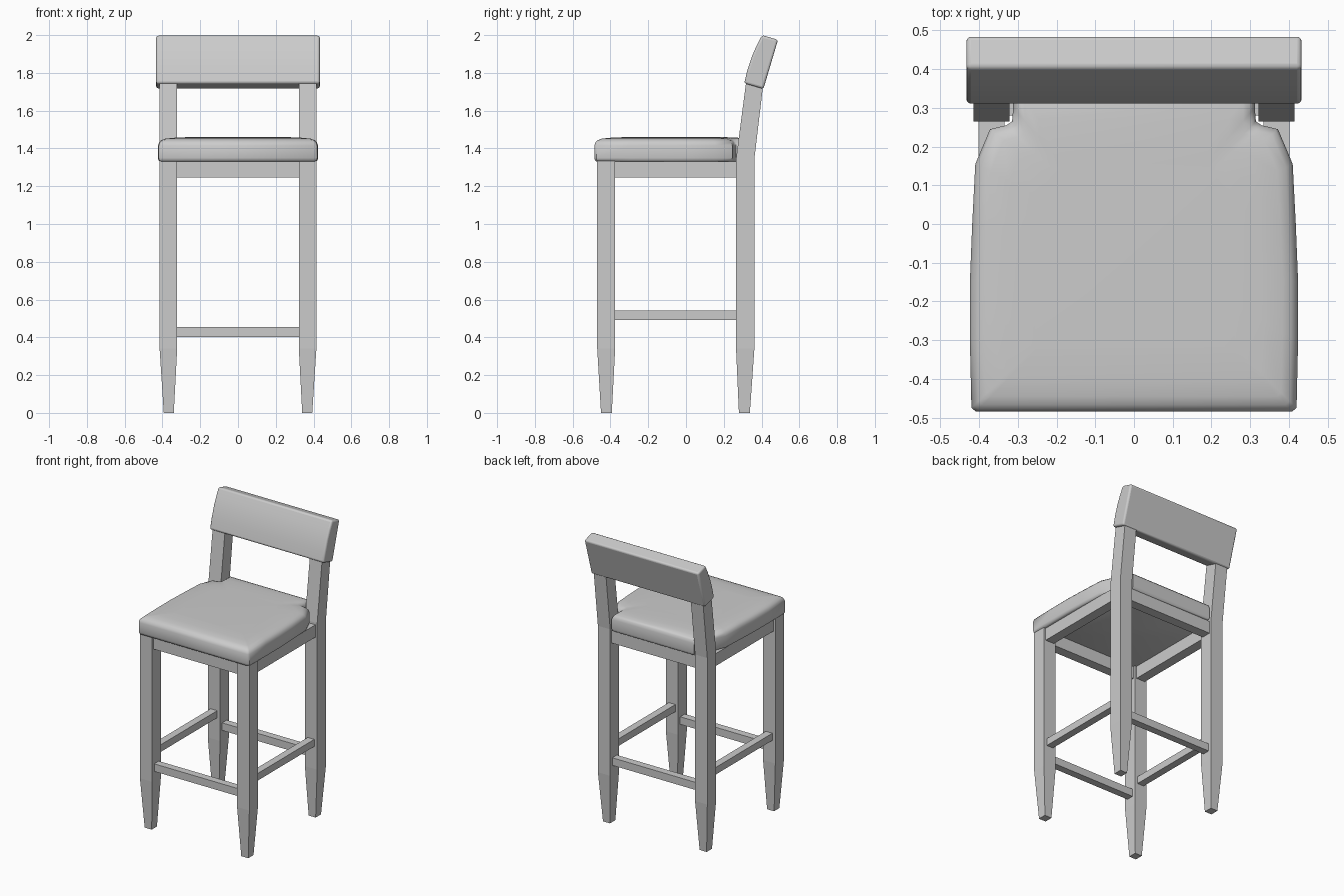
import bpy, bmesh

if "Cube" in bpy.data.objects:
    bpy.data.objects.remove(bpy.data.objects["Cube"])

def loft(name, rings):
    """Skin a list of point rings and cap both ends."""
    bm = bmesh.new()
    loops = [[bm.verts.new(p) for p in r] for r in rings]
    n = len(loops[0])
    for a, b in zip(loops, loops[1:]):
        for i in range(n):
            j = (i + 1) % n
            bm.faces.new((a[i], a[j], b[j], b[i]))
    bm.faces.new(loops[0][::-1])
    bm.faces.new(loops[-1])
    bmesh.ops.recalc_face_normals(bm, faces=bm.faces)
    me = bpy.data.meshes.new(name)
    bm.to_mesh(me)
    bm.free()
    ob = bpy.data.objects.new(name, me)
    bpy.context.collection.objects.link(ob)
    return ob

def rect(x0, x1, y0, y1, z):
    return [(x0, y0, z), (x1, y0, z), (x1, y1, z), (x0, y1, z)]

def bar(name, x0, x1, y0, y1, z0, z1):
    return loft(name, [rect(x0, x1, y0, y1, z0), rect(x0, x1, y0, y1, z1)])

def smooth(ob, angle):
    bpy.ops.object.select_all(action='DESELECT')
    ob.select_set(True)
    bpy.context.view_layer.objects.active = ob
    bpy.ops.object.shade_smooth_by_angle(angle=angle)

for s, side in ((-1, "left"), (1, "right")):
    # Tapered legs; the back ones lean backward above the seat
    loft(f"front_leg_{side}", [rect(s*.34, s*.393, -.45, -.393, 0),
                               rect(s*.322, s*.415, -.47, -.375, .34),
                               rect(s*.322, s*.415, -.47, -.375, 1.335)])
    loft(f"back_leg_{side}", [rect(s*.34, s*.393, .28, .338, 0),
                              rect(s*.322, s*.415, .265, .362, .34),
                              rect(s*.322, s*.415, .265, .362, 1.345),
                              rect(s*.322, s*.415, .318, .41, 1.75)])
    # Side rails
    bar(f"side_apron_{side}", s*.335, s*.402, -.375, .265, 1.245, 1.33)
    bar(f"side_stretcher_{side}", s*.343, s*.393, -.385, .275, .493, .542)

# Front and back rails
for name, y in (("front", -.4225), ("back", .3135)):
    bar(f"{name}_apron", -.325, .325, y - .033, y + .033, 1.245, 1.33)
    bar(f"{name}_stretcher", -.33, .33, y - .025, y + .025, .403, .455)

# Cushioned seat, notched around the back legs
half = [(.408, -.485), (.42, -.475), (.424, -.3), (.424, -.15), (.418, 0),
        (.41, .155), (.372, .245), (.33, .255), (.315, .265), (.312, .30), (.312, .36)]
outline = half + [(-x, y) for x, y in reversed(half)]
cy = -.06
rings = []
for d, z in ((.012, 1.33), (.003, 1.336), (0, 1.35), (0, 1.415), (.006, 1.432),
             (.018, 1.444), (.04, 1.452), (.09, 1.457), (.16, 1.46)):
    kx, ky = 1 - d / .42, 1 - d / .425
    rings.append([(x * kx, cy + (y - cy) * ky, z) for x, y in outline])
smooth(loft("seat", rings), 0.8)

# Backrest: leaning profile with a gently bulging front
profile = [(.308, 1.745), (.325, 1.815), (.348, 1.885), (.374, 1.945),
           (.403, 2.0), (.487, 1.975), (.41, 1.715)]
back = loft("backrest", [[(x, y, z) for y, z in profile] for x in (-.433, .433)])
bev = back.modifiers.new("soft_edges", 'BEVEL')
bev.width = .012
bev.segments = 3
bev.limit_method = 'ANGLE'
bev.angle_limit = 0.7
smooth(back, 0.7)
